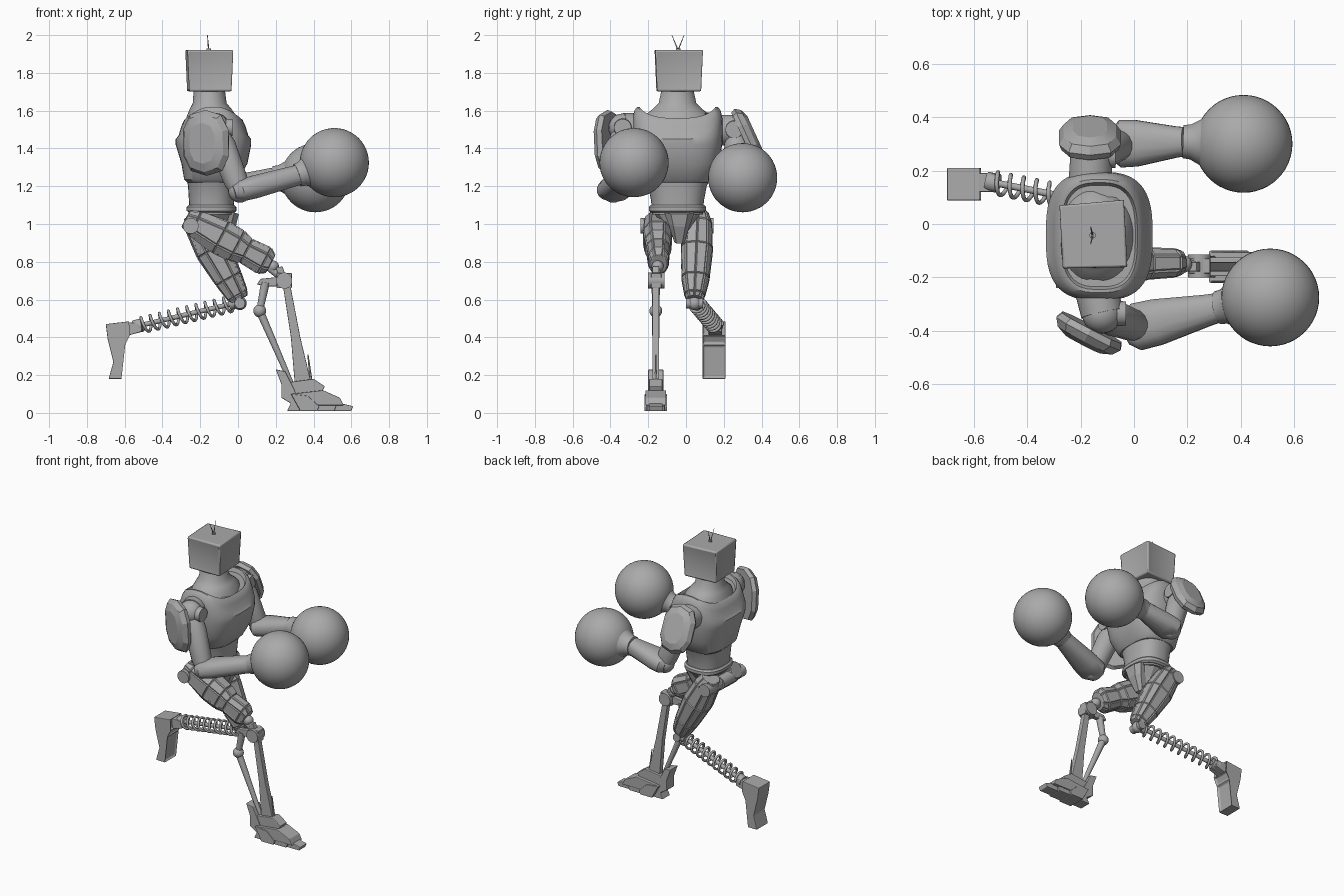
import bpy, bmesh, math
from mathutils import Vector, Matrix

old = bpy.data.objects.get("Cube")
if old:
    bpy.data.objects.remove(old, do_unlink=True)

grey = bpy.data.materials.new("plain_grey")
grey.use_nodes = True
grey.diffuse_color = (0.4, 0.4, 0.4, 1)
grey.node_tree.nodes["Principled BSDF"].inputs["Base Color"].default_value = (0.4, 0.4, 0.4, 1)


def finish(name, bm, angle=30, bevel=0):
    bmesh.ops.recalc_face_normals(bm, faces=bm.faces)
    mesh = bpy.data.meshes.new(name)
    bm.to_mesh(mesh)
    bm.free()
    ob = bpy.data.objects.new(name, mesh)
    bpy.context.collection.objects.link(ob)
    mesh.materials.append(grey)
    if bevel:
        mod = ob.modifiers.new("bevel", 'BEVEL')
        mod.width, mod.segments = bevel, 2
    if angle:
        bpy.ops.object.select_all(action='DESELECT')
        ob.select_set(True)
        bpy.context.view_layer.objects.active = ob
        bpy.ops.object.shade_smooth_by_angle(angle=math.radians(angle))
    return ob


def loft(name, p, q, stations, n=24, power=2, side=(0, 1, 0), angle=35, panels=0, bend=None):
    """Rings along p-q; each station is (fraction, half width, half depth, depth shift)."""
    p, q = Vector(p), Vector(q)
    d = (q - p).normalized()
    u = Vector(side)
    u = (u - d * u.dot(d)).normalized()
    v = d.cross(u)
    bm, rings = bmesh.new(), []
    for s in stations:
        t, a, b = s[:3]
        c = p.lerp(q, t) + v * (s[3] if len(s) > 3 else 0)
        ring = []
        for i in range(n):
            w = math.tau * (i + 0.5) / n
            x, y = [math.copysign(abs(f(w)) ** (2 / power), f(w)) for f in (math.cos, math.sin)]
            ring.append(bm.verts.new(c + u * x * a + v * y * b))
        rings.append(ring)
    sides = []
    for r, s in zip(rings, rings[1:]):
        for i in range(n):
            j = (i + 1) % n
            sides.append(bm.faces.new((r[i], r[j], s[j], s[i])))
    bm.faces.new(rings[0])
    bm.faces.new(rings[-1])
    bmesh.ops.recalc_face_normals(bm, faces=bm.faces)
    if panels:
        bmesh.ops.inset_individual(bm, faces=sides, thickness=panels, depth=0.006)
    if bend:
        for vert in bm.verts:
            bend(vert.co)
    return finish(name, bm, angle)


def rod(name, p, q, r, r2=None, n=16, side=(0, 1, 0.01)):
    r2 = r if r2 is None else r2
    return loft(name, p, q, [(0, r, r), (1, r2, r2)], n, side=side)


def ball(name, c, r, seg=24):
    bm = bmesh.new()
    bmesh.ops.create_uvsphere(bm, u_segments=seg, v_segments=seg // 2, radius=r,
                              matrix=Matrix.Translation(c))
    return finish(name, bm, 40)


def slab(name, outline, y0, y1, bevel=0.004, inset_dir=None):
    """Side outline in x and z, extruded across y."""
    bm = bmesh.new()
    face = bm.faces.new([bm.verts.new((x, y0, z)) for x, z in outline])
    out = bmesh.ops.extrude_face_region(bm, geom=[face])["geom"]
    for v in out:
        if isinstance(v, bmesh.types.BMVert):
            v.co.y = y1
    bmesh.ops.recalc_face_normals(bm, faces=bm.faces)
    if inset_dir:
        chosen = [f for f in bm.faces if f.normal.dot(Vector(inset_dir)) > 0.85]
        bmesh.ops.inset_individual(bm, faces=chosen, thickness=0.015, depth=-0.012)
    return finish(name, bm, 0, bevel)


# Head: tapered box with recessed screen and side panels, two antennae
bm = bmesh.new()
bmesh.ops.create_cube(bm, size=1)
for v in bm.verts:
    k = 1 if v.co.z > 0 else 0.93
    v.co = Vector((v.co.x * 0.25 * k, v.co.y * 0.26 * k, v.co.z * 0.22))
    if v.co.x < 0:
        v.co.y *= 0.94
bmesh.ops.inset_individual(bm, faces=[f for f in bm.faces if abs(f.normal.z) < 0.5],
                           thickness=0.032, depth=-0.008)
head = finish("head", bm, 30, 0.012)
head.location = (-0.152, -0.042, 1.812)
head.rotation_euler.z = math.radians(3)
rod("antenna_base", (-0.155, -0.042, 1.91), (-0.155, -0.042, 1.93), 0.012)
for name, y in (("right_antenna", -0.075), ("left_antenna", -0.01)):
    rod(name, (-0.155, -0.042, 1.92), (-0.162, y, 2.0), 0.004, 0.0015, 6)

# Torso: abdomen, breastplate with saddle-shaped collar, neck, belt
core, up = (-0.14, -0.045, 0), (-0.14, -0.045, 1)


def saddle(co):
    if co.z > 1.45:
        co.z -= min(1, (co.z - 1.45) / 0.12) * 3 * (co.x + 0.13) ** 2


loft("abdomen", core, up, [(1.05, .135, .115), (1.12, .14, .12), (1.2, .155, .125), (1.3, .2, .14)], 36, 2.4)
loft("breastplate", core, up, [(1.22, .165, .13), (1.235, .185, .145), (1.32, .22, .175, -.015),
     (1.42, .237, .2, -.01), (1.5, .24, .2, -.01), (1.57, .237, .185, -.01), (1.605, .228, .17, -.01),
     (1.622, .212, .155, -.01), (1.622, .2, .143, -.01), (1.595, .19, .135, -.01)], 48, 2.9, bend=saddle)
loft("neck", core, up, [(1.5, .2, .15), (1.575, .175, .13), (1.61, .13, .11, .005),
     (1.64, .1, .09, .01), (1.71, .085, .083, .012)], 36)
loft("belt", core, up, [(1.06, .14, .12), (1.07, .152, .132), (1.09, .152, .132), (1.1, .142, .122)], 36, 2.6)
loft("pelvis", core, up, [(0.93, .05, .05), (0.99, .075, .09), (1.06, .13, .11)], 12, 2.6, angle=0)
loft("crotch_plate", (-0.1, -0.035, 0.91), (-0.05, -0.035, 1.07), [(0, .028, .05), (.6, .06, .065), (1, .085, .06)],
     8, 3, angle=0)

# Shoulder pads: faceted domes
dome = [(0, .92, .94), (.35, 1, 1), (.75, .85, .88), (1, .55, .62)]
for name, c, nrm, side, a, b in (
        ("right_shoulder_pad", (-.165, -.4, 1.43), (-.46, -.887, -.05), (.887, -.46, 0), .14, .175),
        ("left_shoulder_pad", (-.165, .315, 1.46), (0, .91, .415), (1, 0, 0), .12, .16)):
    c, nrm = Vector(c), Vector(nrm)
    loft(name, c - nrm * 0.015, c + nrm * 0.055, [(t, a * i, b * j) for t, i, j in dome], 10, 2.6, side, 20)

# Arms: joint, upper arm, elbow, forearm, round glove
arms = (("right", (-.15, -.2, 1.5), (-.12, -.335, 1.51), (.01, -.385, 1.175), (.32, -.312, 1.26), (.51, -.275, 1.325)),
        ("left", (-.165, .1, 1.49), (-.16, .255, 1.5), (-.05, .3, 1.19), (.19, .308, 1.245), (.41, .3, 1.245)))
for tag, root, shoulder, elbow, wrist, glove in arms:
    rod(tag + "_shoulder_axle", root, shoulder, .085, .08, side=(1, 0, 0))
    ball(tag + "_shoulder_ball", shoulder, .075)
    s = Vector(shoulder)
    rod(tag + "_shoulder_cap", s, s + Vector((.09, 0, .0)), .052, .046)
    loft(tag + "_upper_arm", shoulder, elbow, [(.1, .055, .06), (.3, .068, .072), (.85, .06, .065), (1, .05, .05)], 16)
    ball(tag + "_elbow", elbow, .062)
    loft(tag + "_forearm", elbow, wrist, [(-.12, .06, .04), (0, .09, .058), (.25, .088, .062),
         (.85, .06, .056), (1, .055, .055)], 16, 2.4)
    loft(tag + "_glove_cuff", wrist, glove, [(-.03, .062, .062), (.1, .066, .066), (.3, .09, .09), (.55, .15, .15)], 32)
    ball(tag + "_glove", glove, .183, 48)

# Right leg: thigh, knee, shin with linkage
loft("right_thigh", (-.26, -.155, 1.02), (.16, -.145, .795),
     [(-.04, .045, .045), (.08, .065, .07), (.4, .075, .095), (.6, .068, .09), (.72, .058, .07),
      (.95, .052, .078), (1.03, .04, .05)], 8, 2.6, angle=0, panels=.007)
rod("right_hip_joint", (-.25, -.24, .99), (-.25, 0, .99), .042, side=(1, 0, 0))
ball("right_knee_ball", (.185, -.15, .775), .032)
rod("right_knee_stem", (.13, -.15, .8), (.23, -.157, .72), .022)
rod("right_knee_axle", (.245, -.2, .7), (.245, -.115, .7), .043, side=(1, 0, 0))
slab("right_knee_block", [(.205, .74), (.285, .74), (.285, .66), (.205, .66)], -.185, -.13)
slab("right_shin", [(.2, .77), (.235, .775), (.28, .66), (.33, .4), (.385, .17), (.3, .16), (.28, .4), (.24, .66)],
     -.178, -.142)
slab("knee_link", [(.1, .68), (.12, .71), (.22, .72), (.22, .67), (.16, .67)], -.175, -.145)
rod("upper_rear_strut", (.145, -.16, .69), (.115, -.16, .54), .024, .018)
ball("strut_joint", (.115, -.16, .54), .034)
rod("lower_rear_strut", (.115, -.16, .54), (.285, -.16, .15), .022, .013)
rod("ankle_spike", (.37, -.16, .31), (.39, -.16, .14), .003, .009, 6)

# Right foot: heel, ankle, arch and three sloping toe blocks
slab("heel", [(.2, .23), (.25, .22), (.3, .12), (.33, .01), (.26, .01), (.28, .05), (.23, .08), (.23, .15)], -.2, -.12)
slab("ankle", [(.25, .16), (.4, .18), (.46, .14), (.42, .06), (.28, .07)], -.195, -.125)
slab("arch", [(.28, .1), (.45, .12), (.54, .08), (.56, .04), (.32, .04)], -.215, -.105)
for i, x in enumerate((.31, .4, .49)):
    h = .1 - i * .02
    slab("toe_block_%d" % (i + 1), [(x - .03, h), (x + .06, h - .01), (x + .12, .035), (x + .11, .01), (x + .02, .01)],
         -.22 + i * .012, -.1 - i * .012)

# Left leg: thigh, knee, spring shin
loft("left_thigh", (-.23, .065, 1.04), (.01, .045, .6),
     [(-.03, .05, .05), (.1, .072, .075), (.4, .082, .09), (.75, .07, .072), (.95, .05, .055), (1, .035, .04)],
     10, 2.6, angle=0, panels=.006)
rod("left_hip_joint", (-.24, -.06, .99), (-.24, .145, .99), .042, side=(1, 0, 0))
ball("left_knee_ball", (.01, .045, .58), .036)
rod("left_knee_axle", (.01, 0, .58), (.01, .09, .58), .028, side=(1, 0, 0))

p, q = Vector((0, .05, .585)), Vector((-.55, .16, .455))
rod("spring_core", p, q, .013)
rod("spring_knee_collar", p, p.lerp(q, .08), .03)
rod("spring_foot_collar", p.lerp(q, .92), q, .036)
d = (q - p).normalized()
u = d.cross(Vector((0, 0, 1))).normalized()
w = d.cross(u)
curve = bpy.data.curves.new("spring_coil", 'CURVE')
curve.dimensions = '3D'
curve.bevel_depth, curve.bevel_resolution = .008, 2
spline = curve.splines.new('POLY')
turns, steps = 10, 18
spline.points.add(turns * steps)
for i, pt in enumerate(spline.points):
    a = math.tau * i / steps
    c = p.lerp(q, .06 + .88 * i / (turns * steps)) + (u * math.cos(a) + w * math.sin(a)) * .041
    pt.co = (*c, 1)
curve.materials.append(grey)
bpy.context.collection.objects.link(bpy.data.objects.new("spring_coil", curve))

# Left foot: blocky boot with hollowed sole faces
slab("spring_foot_socket", [(-.6, .48), (-.51, .475), (-.51, .43), (-.58, .41)], .12, .19)
slab("spring_foot", [(-.7, .47), (-.575, .485), (-.57, .41), (-.595, .36), (-.615, .18), (-.685, .18),
     (-.66, .27), (-.69, .39)], .088, .21, inset_dir=(1, 0, -.1))
